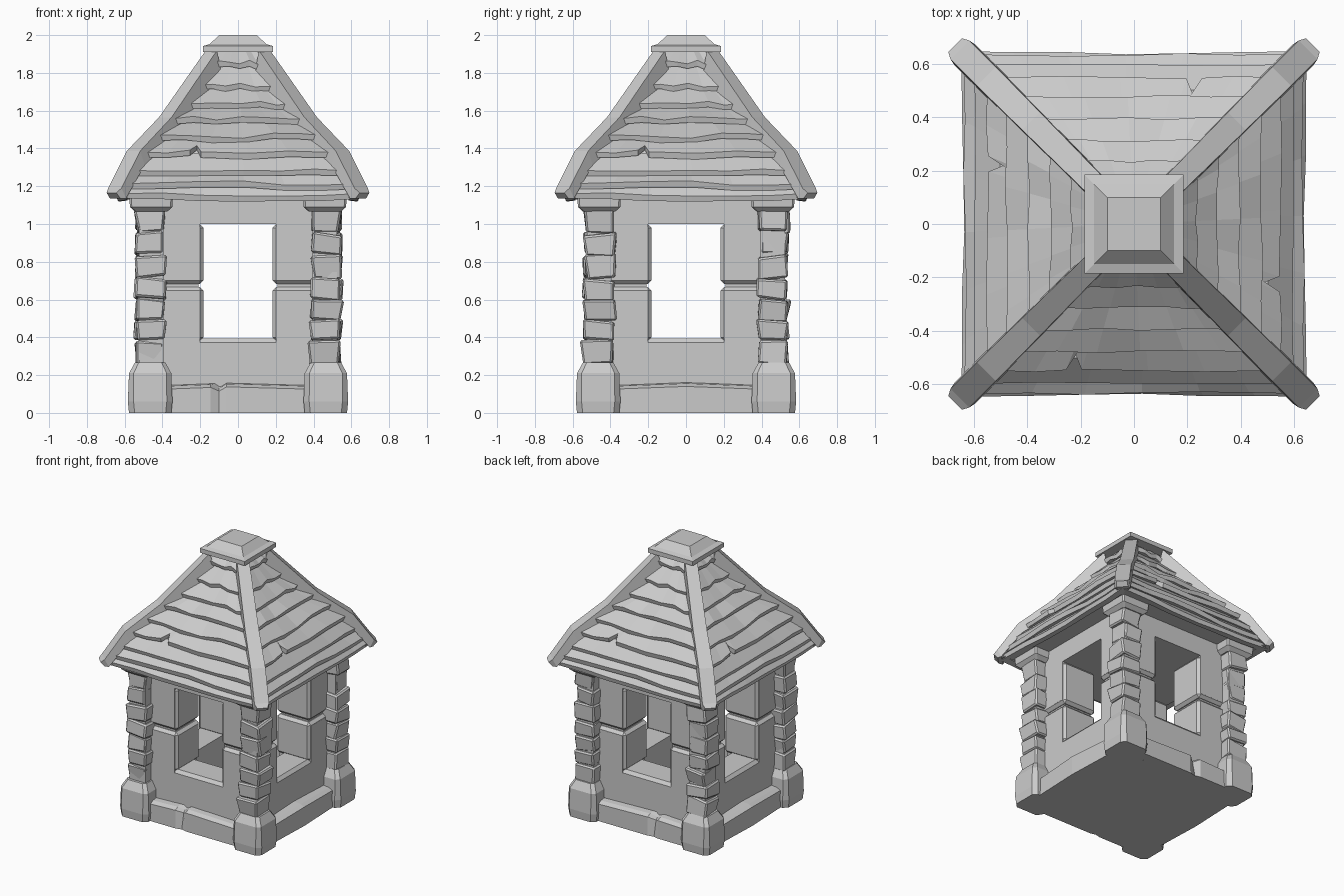
import bpy, bmesh, math, random
from mathutils import Vector, Matrix

if "Cube" in bpy.data.objects:
    bpy.data.objects.remove(bpy.data.objects["Cube"])

random.seed(4)
R = random.uniform


def finish(name, bm, angle=0.0):
    bmesh.ops.recalc_face_normals(bm, faces=bm.faces[:])
    me = bpy.data.meshes.new(name)
    bm.to_mesh(me)
    bm.free()
    ob = bpy.data.objects.new(name, me)
    ob.rotation_euler.z = angle
    bpy.context.collection.objects.link(ob)
    return ob


def four(ob):
    """Repeat an object around the z axis."""
    for k in range(1, 4):
        c = ob.copy()
        c.rotation_euler.z = ob.rotation_euler.z + k * math.pi / 2
        bpy.context.collection.objects.link(c)


def loft(name, rings, angle=0.0):
    """Skin a list of equal-length point rings and cap both ends."""
    bm = bmesh.new()
    vs = [[bm.verts.new(p) for p in r] for r in rings]
    n = len(vs[0])
    for a, b in zip(vs, vs[1:]):
        for i in range(n):
            j = (i + 1) % n
            bm.faces.new((a[i], a[j], b[j], b[i]))
    bm.faces.new(vs[0])
    bm.faces.new(vs[-1])
    return finish(name, bm, angle)


def square(h, z, cx=0, cut=0):
    """Square ring, optionally with cut corners, centred on (cx, cx)."""
    pts = []
    for sx, sy in ((1, 1), (-1, 1), (-1, -1), (1, -1)):
        if cut:
            a, b = (sx * h, sy * (h - cut)), (sx * (h - cut), sy * h)
            pts += [a, b] if sx * sy > 0 else [b, a]
        else:
            pts.append((sx * h, sy * h))
    return [(x + cx, y + cx, z) for x, y in pts]


def block(name, lo, hi, bevel=0.0, jitter=0.0, tilt=0.0, taper=1.0, angle=0.0):
    """Rough stone block between two corners."""
    lo, hi = Vector(lo), Vector(hi)
    c, s = (lo + hi) / 2, hi - lo
    bm = bmesh.new()
    bmesh.ops.create_cube(bm, size=1)
    rot = Matrix.Rotation(R(-tilt, tilt), 3, 'X') @ Matrix.Rotation(R(-tilt, tilt), 3, 'Y')
    for v in bm.verts:
        t = taper if v.co.z < 0 else 1
        p = Vector((v.co.x * s.x * t, v.co.y * s.y * t, v.co.z * s.z))
        v.co = c + rot @ p + Vector([R(-jitter, jitter) for _ in range(3)])
    if bevel:
        bmesh.ops.bevel(bm, geom=bm.edges[:], offset=bevel, segments=1,
                        affect='EDGES', profile=0.5)
    return finish(name, bm, angle)


# Base floor, sill walls, lintel and plain parts of the corner piers
block("base", (-.455, -.455, 0), (.455, .455, .12))
four(loft("sill_wall", [[(x, -.46, 0), (x, -.46, .372), (x, -.44, .395),
                         (x, -.25, .395), (x, -.25, 0)] for x in (-.3, .3)]))
block("lintel", (-.46, -.46, 1.0), (.46, .46, 1.16))
four(block("pier_core", (.21, .21, .1), (.435, .435, 1.05)))
four(block("pier_foot", (.2, .2, .1), (.4605, .4605, .645)))
four(block("pier_head", (.2, .2, .705), (.4605, .4605, 1.05)))

# Split stone blocks that bulge into the window openings
four(block("pier_lower", (.182, .182, .38), (.46, .46, .667), .02))
four(block("pier_upper", (.182, .182, .682), (.46, .46, 1.0), .02))

# Skirting stones, chipped on the front and back
for k in range(4):
    chipped = k % 2 == 0
    rings = []
    side = -.1 if k == 0 else .1
    cols = [(-.4, 0), (side - .045, 0), (side, 1), (side + .04, 0), (.4, 0)]
    if not chipped:
        cols = [(-.4, 0), (0, 0), (.4, 0)]
    for x, chip in cols:
        c = .035 * chip
        top = .14 + .015 * (1 - abs(x) / .4)
        d = .53 + (0 if chipped else .015 * (1 - abs(x) / .4))
        rings.append([(x, -.42, 0), (x, -d + c * .3, 0), (x, -d + c, top - .015 - c * .6),
                      (x, -d + .03 + c * .6, top - c * .6), (x, -.42, top + .01)])
    loft("skirting", rings, k * math.pi / 2)

# Corner columns: plinth, stacked stones and capital
levels = [.25, .385, .49, .60, .71, .835, .955, 1.085]
for k in range(4):
    a = k * math.pi / 2
    foot = [square(.112, 0, .465, .03), square(.118, .06, .465, .03),
            square(.112, .21, .465, .025), square(.08, .268, .465, .02)]
    loft("plinth", foot, a)
    block("column_core", (.395, .395, .2), (.525, .525, 1.1), angle=a)
    for z0, z1 in zip(levels, levels[1:]):
        o, h = R(-.008, .008), R(.076, .086)
        block("column_stone", (.462 + o - h, .462 - o - h, z0 + .002),
              (.462 + o + h, .462 - o + h, z1 - .002),
              .01, .009, .09, R(.88, .98), a)
    loft("capital", [square(.085, 1.065, .46, .01), square(.112, 1.09, .46, .01),
                     square(.116, 1.15, .46, .01)], a)

# Roof slope: half width at each height
slope = [(1.13, .65), (1.19, .615), (1.38, .515), (1.45, .455), (1.53, .375),
         (1.61, .295), (1.71, .22), (1.83, .15), (1.95, .09)]


def half(z):
    for (z0, a0), (z1, a1) in zip(slope, slope[1:]):
        if z <= z1:
            return a0 + (a1 - a0) * (z - z0) / (z1 - z0)
    return slope[-1][1]


loft("roof_core", [square(half(z) - .03, z) for z in (1.14, 1.19, 1.38, 1.53, 1.61, 1.71, 1.92)])

# Overlapping roof boards, same on each side, one of them chipped
rows = [1.135, 1.185, 1.255, 1.35, 1.44, 1.525, 1.61, 1.71, 1.825, 1.91]
for i, (z0, z1) in enumerate(zip(rows, rows[1:])):
    us = [-1, -.62, -.3, .05, .4, .7, 1]
    if i == 3:
        us = [-1, -.7, -.48, -.41, -.37, .1, .5, 1]
    rings = []
    for u in us:
        inner = abs(u) < 1
        dz = R(-.012, .012) * inner - (.012 * (1 - u * u) if i == 0 else 0)
        dy = R(-.008, .006) * inner - (.008 * (1 - u * u) if i == 0 else 0)
        chip = i == 3 and u == -.41
        zb = z0 + dz + (.05 if chip else 0)
        lip = half(z0) + (0 if i == 0 else .018) + dy - (.05 if chip else 0)
        edge = R(.022, .034)
        a0, zt = half(z0), z1 + .025
        at = half(zt) - .016
        rings.append([(u * a0, -a0 + .06, zb + .005), (u * a0, -lip + .008, zb),
                      (u * a0, -lip, zb + edge),
                      (u * at, -at, zt), (u * at, -at + .05, zt)])
    four(loft("roof_board", rings))

# Hip beams running down the corners
path = [(.67, 1.165, .036, .03), (.652, 1.19, .05, .055), (.553, 1.387, .05, .075),
        (.385, 1.565, .047, .095), (.14, 1.92, .042, .13)]
rings = []
for a, z, w, h in path:
    d = Vector((.7071, -.7071, 0)) * w
    c = Vector((a, a, z))
    n = Vector((-.02, -.02, -h))
    rings.append([c + d, c - d, c - d * 1.1 + n, c + d * 1.1 + n])
four(loft("hip_beam", rings))

# Roof cap
loft("roof_cap", [square(.185, 1.91), square(.185, 1.942), square(.15, 1.952), square(.10, 2.0)])
